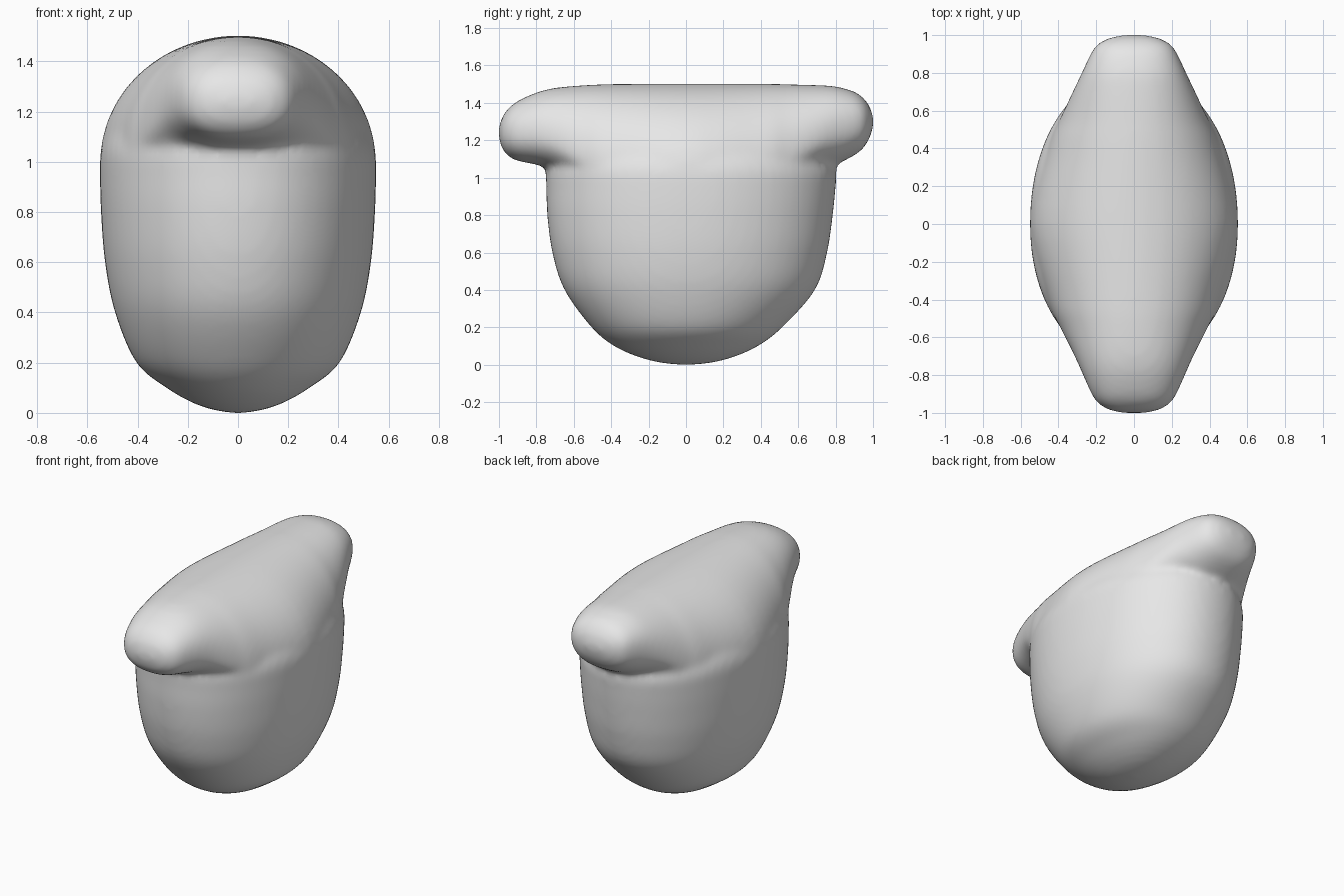
import bpy, bmesh, math

if "Cube" in bpy.data.objects:
    bpy.data.objects.remove(bpy.data.objects["Cube"], do_unlink=True)

SIDES = 64
STEPS = 5

# One plain grey clay material
clay = bpy.data.materials.new("plain_grey")
clay.use_nodes = True
grey = (0.8, 0.8, 0.8, 1)
clay.diffuse_color = grey
for node in clay.node_tree.nodes:
    if node.type == 'BSDF_PRINCIPLED':
        node.inputs["Base Color"].default_value = grey


def spline(rows):
    """Refine rows of section sizes with a Catmull-Rom curve."""
    out = []
    last = len(rows) - 1
    for i in range(last):
        quad = rows[max(i - 1, 0)], rows[i], rows[i + 1], rows[min(i + 2, last)]
        for s in range(STEPS):
            t = s / STEPS
            out.append([b + t * (c - a) / 2
                        + t * t * (a - 2.5 * b + 2 * c - d / 2)
                        + t ** 3 * (3 * (b - c) + d - a) / 2
                        for a, b, c, d in zip(*quad)])
    out.append(list(rows[-1]))
    return out


def rounded(width, low, middle, high, power):
    """Superellipse section with separate lower and upper halves."""
    points = []
    for k in range(SIDES):
        angle = math.tau * k / SIDES
        c, s = math.cos(angle), math.sin(angle)
        u = width * math.copysign(abs(c) ** (2 / power), c)
        reach = high - middle if s > 0 else middle - low
        points.append((u, middle + reach * math.copysign(abs(s) ** (2 / power), s)))
    return points


def loft(name, rings):
    """Skin a closed solid over a stack of rings."""
    bm = bmesh.new()
    loops = [[bm.verts.new(p) for p in ring] for ring in rings]
    for a, b in zip(loops, loops[1:]):
        for k in range(SIDES):
            n = (k + 1) % SIDES
            bm.faces.new((a[k], a[n], b[n], b[k]))
    bm.faces.new(loops[0])
    bm.faces.new(loops[-1])
    bmesh.ops.recalc_face_normals(bm, faces=bm.faces)
    mesh = bpy.data.meshes.new(name)
    bm.to_mesh(mesh)
    bm.free()
    obj = bpy.data.objects.new(name, mesh)
    bpy.context.collection.objects.link(obj)
    return obj


# Bowl-shaped body: height, half width, front, back
body_rows = [
    (0, .02, -.03, .03), (.01, .09, -.13, .13), (.04, .18, -.25, .25),
    (.1, .285, -.385, .385), (.2, .405, -.505, .515), (.4, .49, -.65, .69),
    (.6, .53, -.715, .755), (.8, .546, -.742, .785), (.95, .55, -.747, .8),
    (1.04, .547, -.747, .803), (1.12, .52, -.71, .76), (1.2, .47, -.63, .68),
]
body = loft("rounded_body", [
    [(x, y, z) for x, y in rounded(w, front, 0, back, 2.1)]
    for z, w, front, back in spline(body_rows)])

# Domed top running into two blunt ends: y, half width, bottom, widest level, top
top_rows = [
    (-1, .06, 1.21, 1.24, 1.27), (-.985, .13, 1.16, 1.24, 1.32),
    (-.95, .19, 1.115, 1.24, 1.37), (-.9, .225, 1.09, 1.24, 1.41),
    (-.8, .27, 1.07, 1.23, 1.455), (-.7, .315, 1.04, 1.19, 1.48),
    (-.55, .39, .95, 1.1, 1.494), (-.4, .457, .86, 1.04, 1.5),
    (0, .55, .8, 1, 1.503), (.4, .46, .86, 1.04, 1.502),
    (.55, .395, .95, 1.1, 1.499), (.7, .325, 1.04, 1.2, 1.495),
    (.8, .277, 1.07, 1.26, 1.488), (.9, .23, 1.12, 1.29, 1.46),
    (.95, .195, 1.16, 1.3, 1.425), (.985, .13, 1.22, 1.3, 1.375),
    (1, .06, 1.27, 1.3, 1.33),
]
top = loft("domed_top", [
    [(x, y, z) for x, z in rounded(w, low, mid, high, 2 + .4 * y * y)]
    for y, w, low, mid, high in spline(top_rows)])
top.hide_render = True

# Merge both solids and soften the join
union = body.modifiers.new("union", 'BOOLEAN')
union.operation = 'UNION'
union.solver = 'EXACT'
union.object = top
remesh = body.modifiers.new("remesh", 'REMESH')
remesh.mode = 'VOXEL'
remesh.voxel_size = 0.02
remesh.use_smooth_shade = True
soften = body.modifiers.new("soften", 'SMOOTH')
soften.factor = 0.5
soften.iterations = 12

bpy.context.view_layer.update()
graph = bpy.context.evaluated_depsgraph_get()
merged = bpy.data.meshes.new_from_object(body.evaluated_get(graph))
body.modifiers.clear()
body.data = merged
bpy.data.objects.remove(top, do_unlink=True)

merged.materials.clear()
merged.materials.append(clay)
for face in merged.polygons:
    face.material_index = 0
    face.use_smooth = True
